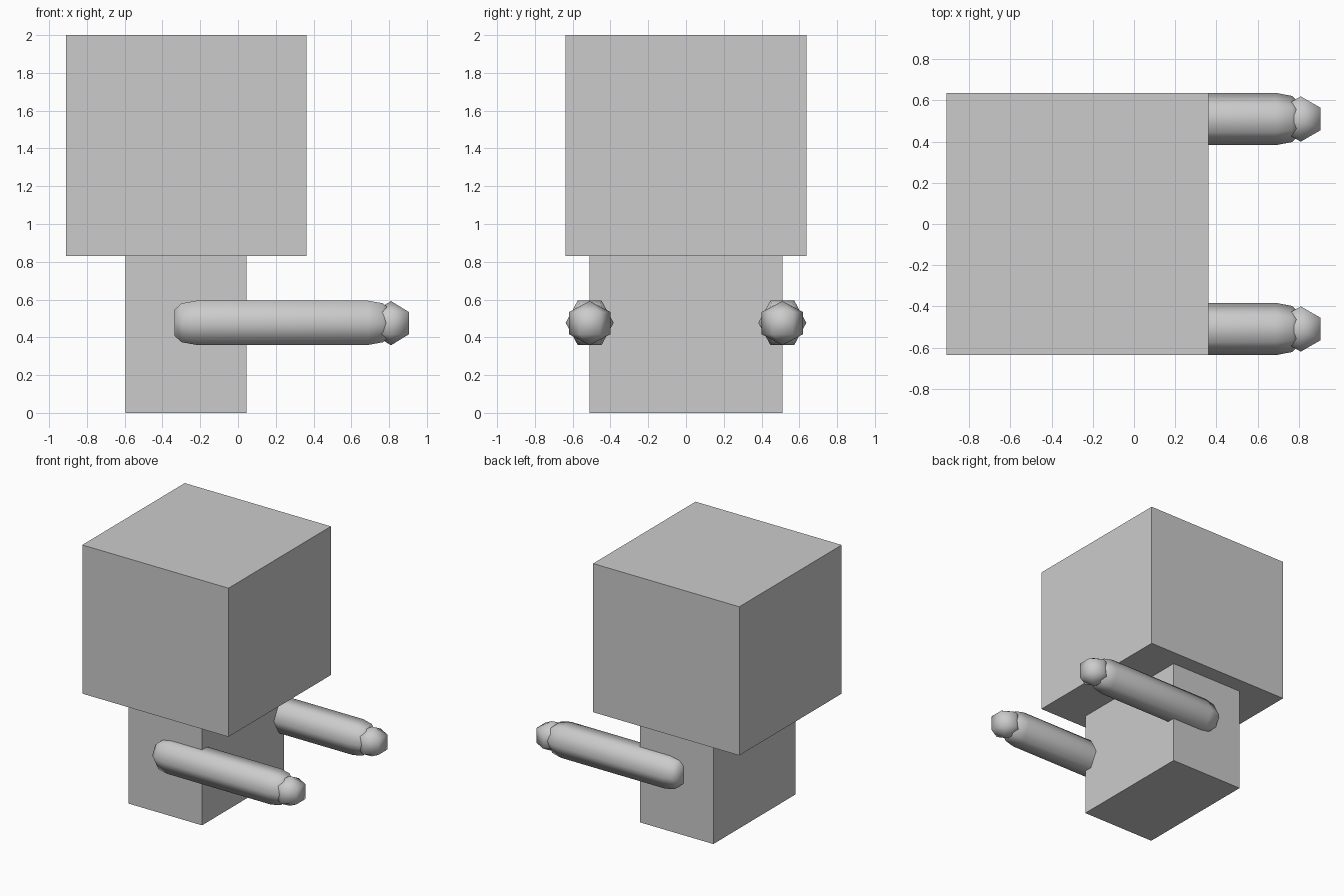
import bpy
import bmesh
import math
from mathutils import Vector

cube = bpy.data.objects.get("Cube")
if cube:
    bpy.data.objects.remove(cube, do_unlink=True)

grey = bpy.data.materials.new("plain grey")
grey.use_nodes = True
colour = (0.6, 0.6, 0.6, 1)
grey.diffuse_color = colour
grey.node_tree.nodes["Principled BSDF"].inputs["Base Color"].default_value = colour


def finish(name, bm, smooth=False):
    bmesh.ops.recalc_face_normals(bm, faces=bm.faces)
    for face in bm.faces:
        face.smooth = smooth
    mesh = bpy.data.meshes.new(name)
    bm.to_mesh(mesh)
    bm.free()
    mesh.materials.append(grey)
    obj = bpy.data.objects.new(name, mesh)
    bpy.context.collection.objects.link(obj)
    return obj


def box(name, low, high):
    low, high = Vector(low), Vector(high)
    bm = bmesh.new()
    bmesh.ops.create_cube(bm, size=1)
    bmesh.ops.scale(bm, vec=high - low, verts=bm.verts)
    bmesh.ops.translate(bm, vec=(low + high) / 2, verts=bm.verts)
    finish(name, bm)


def hexagon(centre, u, v, turn=0):
    """Six points around a centre, spanned by the half axes u and v."""
    angles = [math.radians(60 * i + turn) for i in range(6)]
    return [centre + u * math.cos(a) + v * math.sin(a) for a in angles]


def loft(name, rings):
    """Smooth skin over rings; a ring of one point becomes a pole."""
    bm = bmesh.new()
    loops = [[bm.verts.new(p) for p in ring] for ring in rings]
    for a, b in zip(loops, loops[1:]):
        for i in range(6):
            corners = [a[i % len(a)], a[(i + 1) % 6 % len(a)],
                       b[(i + 1) % 6 % len(b)], b[i % len(b)]]
            bm.faces.new(list(dict.fromkeys(corners)))
    for end in (loops[0], loops[-1]):
        if len(end) > 1:
            bm.faces.new(end)
    return finish(name, bm, smooth=True)


# Head and body blocks
box("head", (-0.91, -0.637, 0.83), (0.363, 0.637, 2))
box("body", (-0.595, -0.51, 0), (0.044, 0.51, 0.83))

# Arms with rounded ends, and a faceted hand on each
RY, RZ = 0.127, 0.117
ARM_BACK, ARM_FRONT = -0.335, 0.805
cap = [(0, 0.6), (0.037, 0.88), (0.115, 1)]
profile = [(ARM_BACK + d, s) for d, s in cap]
profile += [(ARM_FRONT - d, s) for d, s in reversed(cap)]

for side, sign in (("left", 0), ("right", 0)):
    y = -0.51 if side == "right" else 0.51
    loft(f"{side}_arm", [
        hexagon(Vector((x, y, 0.477)), Vector((0, RY * s, 0)),
                Vector((0, 0, RZ * s / math.sin(math.pi / 3))))
        for x, s in profile])

    centre = Vector((0.81, y, 0.475))
    up = Vector((0, 0, RZ))
    ring = RY * math.cos(math.pi / 6)
    u, v = Vector((ring, 0, 0)), Vector((0, ring, 0))
    loft(f"{side}_hand", [
        [centre - up],
        hexagon(centre - up / 2, u, v, 30),
        hexagon(centre + up / 2, u, v, 30),
        [centre + up]])
